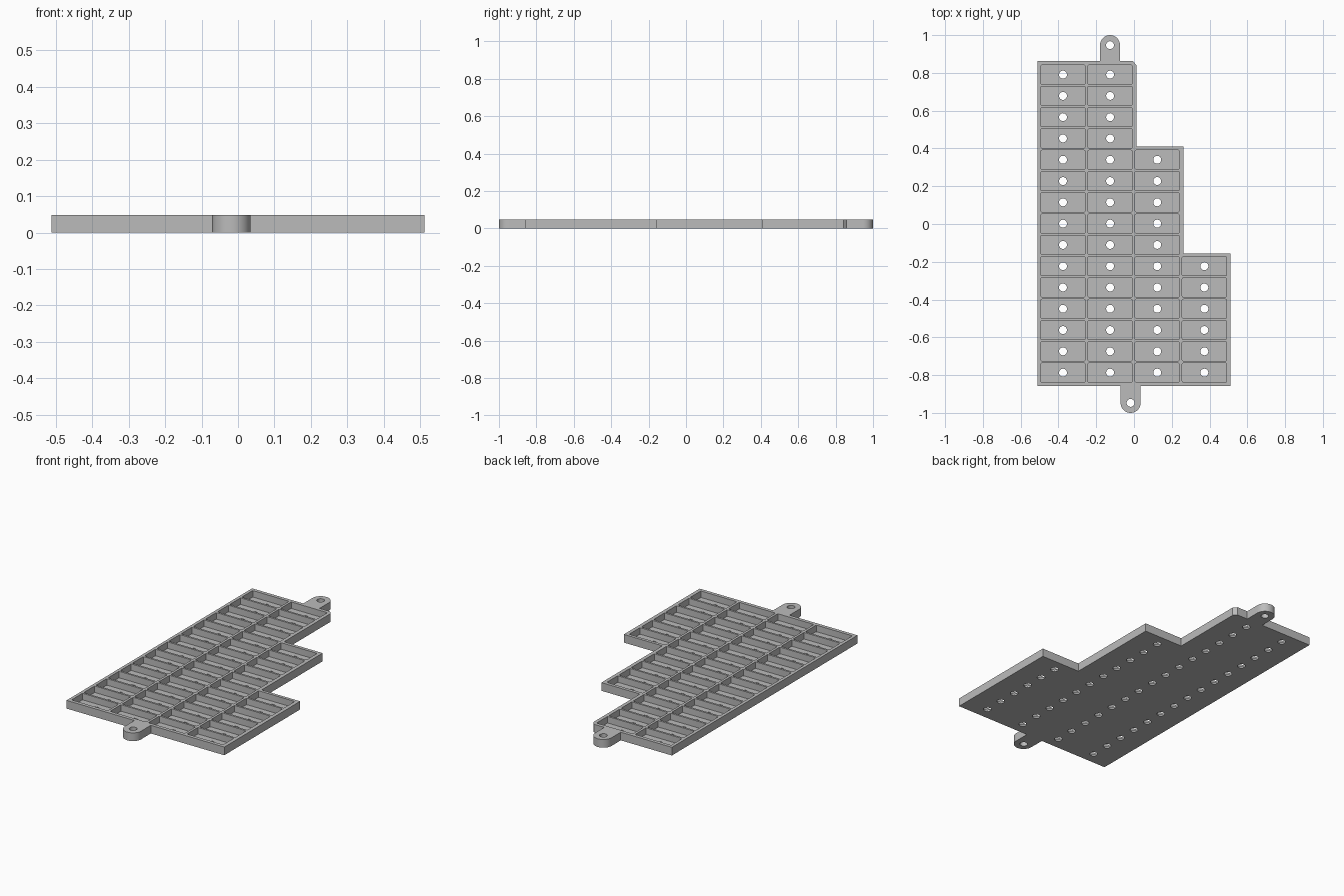
import bpy, bmesh
from math import sin, cos, pi, radians

if "Cube" in bpy.data.objects:
    bpy.data.objects.remove(bpy.data.objects["Cube"], do_unlink=True)

HEIGHT, FLOOR = 0.048, 0.01
PITCH_X, PITCH_Y, MID_Y = 0.2495, 0.1127, 0.002
FIRST_X, FIRST_Y = -0.376, MID_Y - 7 * 0.1127
ROWS = [15, 15, 11, 6]                       # pockets per column
TAB_R, TAB_Y, HOLE_R = 0.053, 0.947, 0.021
TAB_BACK_X, TAB_FRONT_X = -0.127, -0.018
LEFT, RIGHT, FRONT, BACK = -0.512, 0.512, -0.858, 0.862


def arc(cx, cy, r, start, end, steps):
    return [(cx + r * cos(start + (end - start) * i / steps),
             cy + r * sin(start + (end - start) * i / steps)) for i in range(steps + 1)]


def prism(bm, outline, z0, z1):
    low = [bm.verts.new((x, y, z0)) for x, y in outline]
    high = [bm.verts.new((x, y, z1)) for x, y in outline]
    bm.faces.new(low[::-1])
    bm.faces.new(high)
    n = len(low)
    for i in range(n):
        j = (i + 1) % n
        bm.faces.new((low[i], low[j], high[j], high[i]))


def make_object(name, prisms):
    bm = bmesh.new()
    for outline, z0, z1 in prisms:
        prism(bm, outline, z0, z1)
    mesh = bpy.data.meshes.new(name)
    bm.to_mesh(mesh)
    bm.free()
    ob = bpy.data.objects.new(name, mesh)
    bpy.context.collection.objects.link(ob)
    return ob


def rounded_rect(cx, cy, w, h, r):
    pts = []
    for k, (sx, sy) in enumerate([(1, 1), (-1, 1), (-1, -1), (1, -1)]):
        pts += arc(cx + sx * (w / 2 - r), cy + sy * (h / 2 - r), r,
                   k * pi / 2, (k + 1) * pi / 2, 2)
    return pts


# Stepped tray outline with a rounded lug at each end
outline = [(LEFT, FRONT), (TAB_FRONT_X - TAB_R, FRONT)]
outline += arc(TAB_FRONT_X, -TAB_Y, TAB_R, pi, 2 * pi, 24)
outline += [(TAB_FRONT_X + TAB_R, FRONT), (RIGHT, FRONT), (RIGHT, -0.155),
            (0.262, -0.155), (0.262, 0.41), (0.012, 0.41),
            (0.012, BACK - 0.02), (-0.006, BACK), (TAB_BACK_X + TAB_R, BACK)]
outline += arc(TAB_BACK_X, TAB_Y, TAB_R, 0, pi, 24)
outline += [(TAB_BACK_X - TAB_R, BACK), (LEFT, BACK)]
tray = make_object("stepped_tray", [(outline, 0, HEIGHT)])

# Pocket and hole cutters
cells = [(FIRST_X + c * PITCH_X, FIRST_Y + r * PITCH_Y)
         for c, count in enumerate(ROWS) for r in range(count)]
pockets = make_object("pocket_cutter", [
    (rounded_rect(x, y, 0.235, 0.101, 0.006), FLOOR, HEIGHT + 0.05) for x, y in cells])
drill = cells + [(TAB_BACK_X, TAB_Y), (TAB_FRONT_X, -TAB_Y)]
holes = make_object("hole_cutter", [
    (arc(x, y, HOLE_R, 0, 2 * pi, 24)[:-1], -0.05, HEIGHT + 0.05) for x, y in drill])

bpy.context.view_layer.objects.active = tray
for cutter in (pockets, holes):
    cutter.hide_render = True
    mod = tray.modifiers.new(cutter.name, 'BOOLEAN')
    mod.operation, mod.solver, mod.object = 'DIFFERENCE', 'EXACT', cutter
    bpy.ops.object.modifier_apply(modifier=mod.name)
    bpy.data.objects.remove(cutter, do_unlink=True)

# Plain grey finish
grey = bpy.data.materials.new("plain_grey")
grey.use_nodes = True
colour = (0.5, 0.5, 0.5, 1)
grey.diffuse_color = colour
grey.node_tree.nodes["Principled BSDF"].inputs["Base Color"].default_value = colour
tray.data.materials.clear()
tray.data.materials.append(grey)

bpy.ops.object.select_all(action='DESELECT')
tray.select_set(True)
bpy.ops.object.shade_smooth_by_angle(angle=radians(30))
